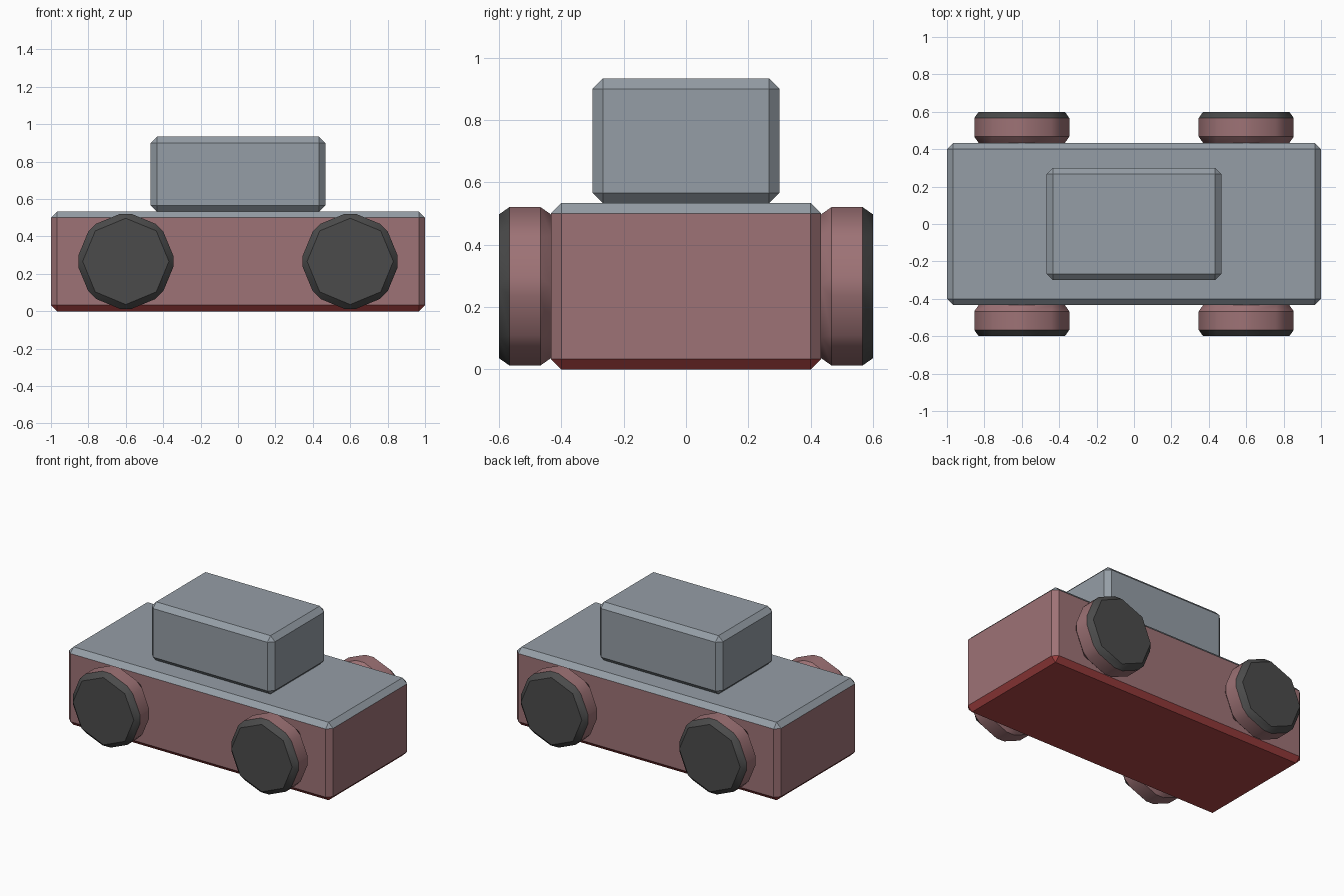
import bpy, bmesh, math
from mathutils import Matrix, Vector

if "Cube" in bpy.data.objects:
    bpy.data.objects.remove(bpy.data.objects["Cube"])

U = 1 / 30  # design unit: the car is 60 units long


def material(name, rgb):
    m = bpy.data.materials.new(name)
    m.diffuse_color = (*rgb, 1)
    m.use_nodes = True
    m.node_tree.nodes["Principled BSDF"].inputs["Base Color"].default_value = m.diffuse_color
    return m


GREY = material("blue_grey", (0.30, 0.34, 0.38))
BLEND = material("faded_red", (0.34, 0.17, 0.18))
RED = material("red", (0.42, 0.06, 0.06))
DARK = material("tyre", (0.07, 0.07, 0.07))


def finish(name, bm, materials, pick):
    """Chamfer every edge by one unit, colour faces by normal, make the object."""
    bmesh.ops.bevel(bm, geom=bm.edges[:], offset=U, segments=1,
                    profile=0.5, affect='EDGES')
    bmesh.ops.recalc_face_normals(bm, faces=bm.faces[:])
    bm.normal_update()
    for f in bm.faces:
        f.material_index = pick(f.normal)
    mesh = bpy.data.meshes.new(name)
    bm.to_mesh(mesh)
    bm.free()
    for m in materials:
        mesh.materials.append(m)
    ob = bpy.data.objects.new(name, mesh)
    bpy.context.collection.objects.link(ob)
    bpy.ops.object.select_all(action='DESELECT')
    ob.select_set(True)
    bpy.context.view_layer.objects.active = ob
    bpy.ops.object.shade_smooth_by_angle(angle=math.radians(30))
    return ob


def box(name, size, bottom, materials, pick):
    bm = bmesh.new()
    size = Vector(size) * U
    place = Matrix.Translation((0, 0, bottom * U + size.z / 2))
    bmesh.ops.create_cube(bm, size=1, matrix=place @ Matrix.Diagonal((*size, 1)))
    return finish(name, bm, materials, pick)


def wheel(name, x, side):
    bm = bmesh.new()
    place = Matrix.Translation((x * U, side * 15.5 * U, 8 * U))
    bmesh.ops.create_cone(bm, cap_ends=True, segments=8, radius1=8 * U,
                          radius2=8 * U, depth=5 * U,
                          matrix=place @ Matrix.Rotation(math.pi / 2, 4, 'X'))
    # dark outer cap and rim, faded tread
    return finish(name, bm, [DARK, BLEND], lambda n: 0 if n.y * side > 0.3 else 1)


# Long body: grey top, red underside
box("body", (60, 26, 16), 0, [GREY, BLEND, RED],
    lambda n: 0 if n.z > 0.3 else 2 if n.z < -0.3 else 1)

# Cabin resting on the body
box("cabin", (28, 18, 12), 16, [GREY], lambda n: 0)

# Four octagonal wheels against the body sides
for end, x in (("left", -18), ("right", 18)):
    for face, side in (("front", -1), ("back", 1)):
        wheel(f"{face}_{end}_wheel", x, side)
